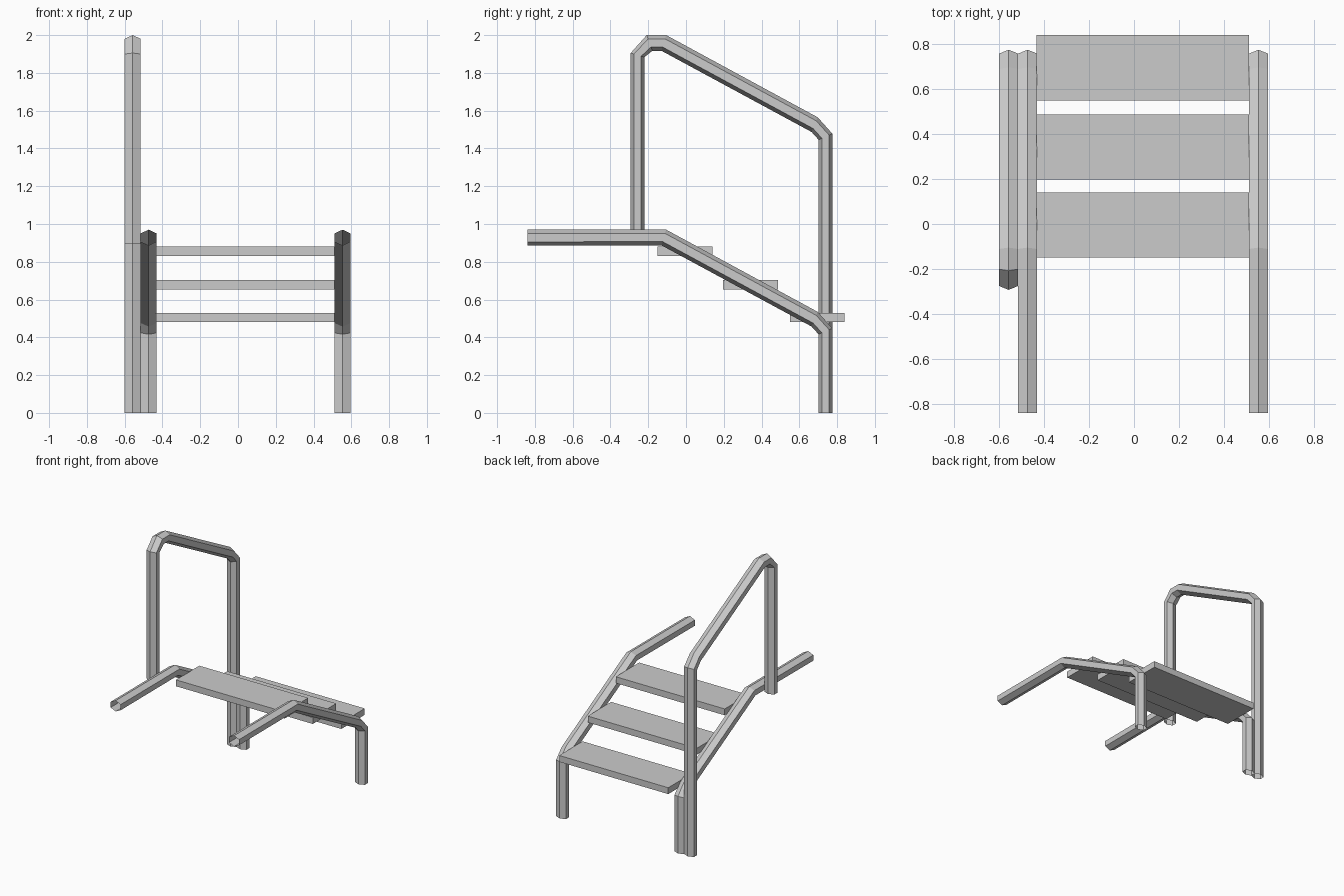
import bpy, bmesh

if "Cube" in bpy.data.objects:
    bpy.data.objects.remove(bpy.data.objects["Cube"])


def hex_tube(name, x, pairs, half_width=0.0425):
    """Open hexagonal tube in the yz plane; each pair is its outer and inner ridge point."""
    bm = bmesh.new()
    rings = []
    for (oy, oz), (iy, iz) in pairs:
        ring = []
        for side, t in ((0, 0), (1, .24), (1, .76), (0, 1), (-1, .76), (-1, .24)):
            ring.append(bm.verts.new((x + side * half_width,
                                      oy + (iy - oy) * t, oz + (iz - oz) * t)))
        rings.append(ring)
    for a, b in zip(rings, rings[1:]):
        for i in range(6):
            j = (i + 1) % 6
            bm.faces.new((a[i], b[i], b[j], a[j]))
    bmesh.ops.recalc_face_normals(bm, faces=bm.faces)
    finish(name, bm)


def finish(name, bm):
    mesh = bpy.data.meshes.new(name)
    bm.to_mesh(mesh)
    bm.free()
    bpy.context.collection.objects.link(bpy.data.objects.new(name, mesh))


def box(name, lo, hi):
    bm = bmesh.new()
    bmesh.ops.create_cube(bm, size=1)
    for v in bm.verts:
        v.co = [(a + b) / 2 + c * (b - a) for a, b, c in zip(lo, hi, v.co)]
    finish(name, bm)


# Shared sloping bend, used by the side rails and the taller handrail
def slope(dz):
    pts = [((-.105, .97), (-.13, .887)),
           ((.697, .535), (.665, .457)),
           ((.775, .448), (.702, .416))]
    return [tuple((y, z + dz) for y, z in p) for p in pts]


foot = [((.775, 0), (.702, 0))]

# Side rails with their legs
for name, x in (("left_side_rail", -.473), ("right_side_rail", .5535)):
    hex_tube(name, x, [((-.84, .97), (-.84, .885))] + slope(0) + foot)

# Handrail loop beside the left rail
hex_tube("handrail", -.5575,
         [((-.293, .893), (-.22, .893)),
          ((-.293, 1.905), (-.22, 1.883)),
          ((-.208, 2.0), (-.178, 1.917))] + slope(1.03) + foot)

# Step boards
for i, (y0, z0) in enumerate(((-.15, .83), (.197, .654), (.55, .48))):
    box(f"step_{i + 1}", (-.434, y0, z0), (.511, y0 + .29, z0 + .05))
